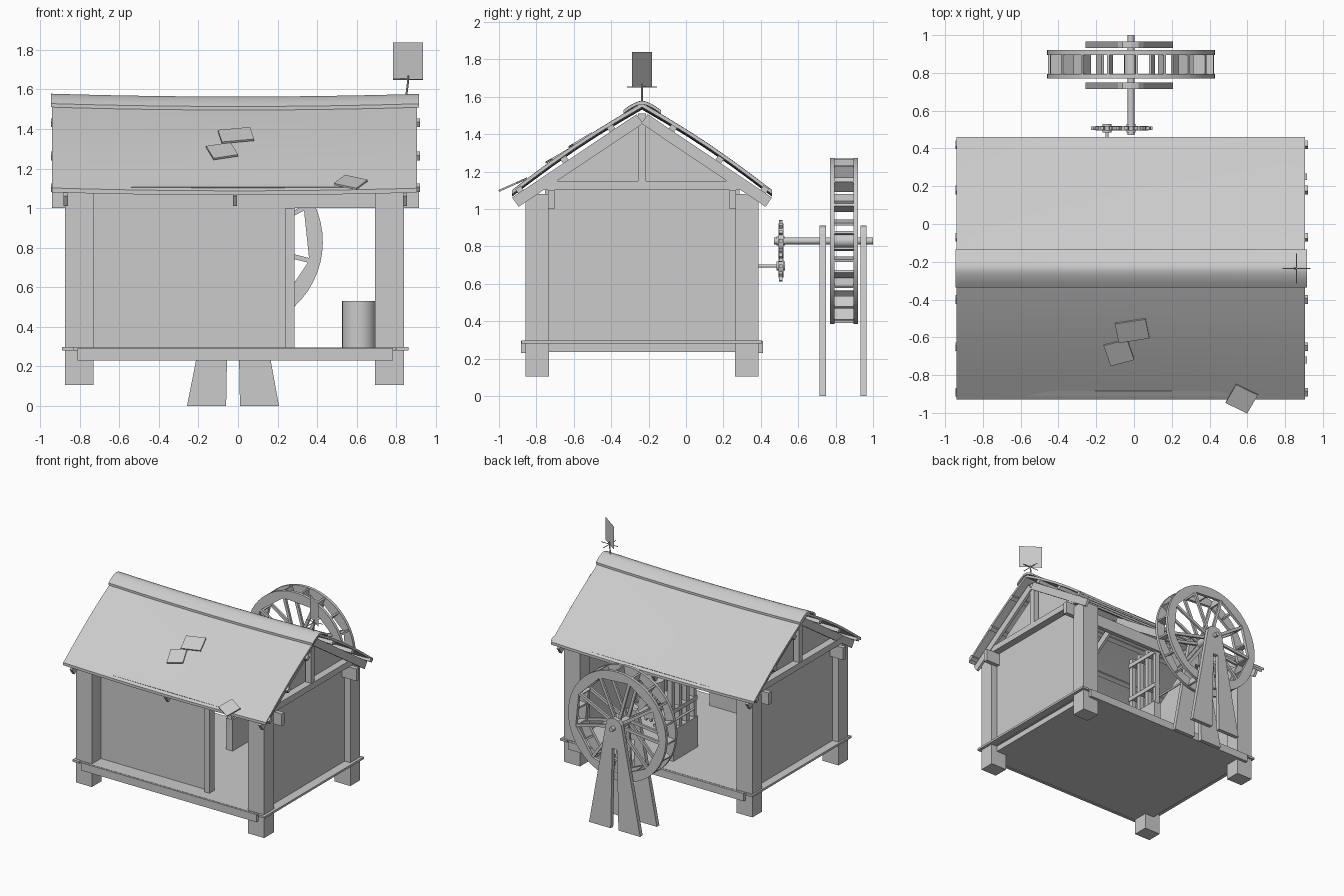
import bpy, bmesh
from math import sin, cos, pi, radians, atan
from mathutils import Matrix, Vector

if "Cube" in bpy.data.objects:
    bpy.data.objects.remove(bpy.data.objects["Cube"])

grey = bpy.data.materials.new("plain_grey")
grey.use_nodes = True
grey.diffuse_color = (0.6, 0.6, 0.6, 1)
grey.node_tree.nodes["Principled BSDF"].inputs["Base Color"].default_value = (0.6, 0.6, 0.6, 1)

MID = -0.235      # y of the ridge
PITCH = 0.67      # roof fall per unit
SLOPE = atan(PITCH)


def finish(bm, name, smooth=False):
    bmesh.ops.recalc_face_normals(bm, faces=bm.faces)
    mesh = bpy.data.meshes.new(name)
    bm.to_mesh(mesh)
    bm.free()
    mesh.materials.append(grey)
    ob = bpy.data.objects.new(name, mesh)
    bpy.context.collection.objects.link(ob)
    if smooth:
        bpy.ops.object.select_all(action='DESELECT')
        bpy.context.view_layer.objects.active = ob
        ob.select_set(True)
        bpy.ops.object.shade_smooth_by_angle(angle=radians(35))
    return ob


def add_box(bm, centre, size, turn=Matrix()):
    m = Matrix.Translation(centre) @ turn @ Matrix.Diagonal((*size, 1))
    bmesh.ops.create_cube(bm, size=1, matrix=m)


def box(name, x0, x1, y0, y1, z0, z1):
    bm = bmesh.new()
    add_box(bm, ((x0 + x1) / 2, (y0 + y1) / 2, (z0 + z1) / 2), (x1 - x0, y1 - y0, z1 - z0))
    return finish(bm, name)


def add_rod(bm, a, b, radius, sides=12):
    a, b = Vector(a), Vector(b)
    m = Matrix.Translation((a + b) / 2) @ (b - a).to_track_quat('Z', 'Y').to_matrix().to_4x4()
    bmesh.ops.create_cone(bm, cap_ends=True, segments=sides, radius1=radius,
                          radius2=radius, depth=(b - a).length, matrix=m)


def rod(name, a, b, radius, sides=12):
    bm = bmesh.new()
    add_rod(bm, a, b, radius, sides)
    return finish(bm, name, True)


def plate(name, points, offset):
    """Flat polygon pushed along an offset."""
    bm = bmesh.new()
    face = bm.faces.new([bm.verts.new(p) for p in points])
    new = bmesh.ops.extrude_face_region(bm, geom=[face])["geom"]
    bmesh.ops.translate(bm, vec=offset, verts=[v for v in new if isinstance(v, bmesh.types.BMVert)])
    return finish(bm, name)


def sagged(name, profile, x0, x1, thick):
    """Profile of (y, z) swept along x as a slab with a gentle dip in the middle."""
    outline = [(y, z + thick / 2) for y, z in profile] + [(y, z - thick / 2) for y, z in reversed(profile)]
    bm = bmesh.new()
    rows = []
    for i in range(13):
        x = x0 + (x1 - x0) * i / 12
        dip = 0.014 * (1 - (x / 0.93) ** 2)
        rows.append([bm.verts.new((x, y, z - dip)) for y, z in outline])
    for r, q in zip(rows, rows[1:]):
        for j in range(len(outline)):
            bm.faces.new((r[j - 1], q[j - 1], q[j], r[j]))
    bm.faces.new(rows[0])
    bm.faces.new(rows[-1])
    return finish(bm, name, True)


# Floor, sill boards and corner posts
box("floor", -0.815, 0.785, -0.86, 0.39, 0.235, 0.28)
box("floor_boards", -0.84, 0.80, -0.87, 0.395, 0.28, 0.295)
for s, side in ((-1, "front"), (1, "back")):
    y = MID + s * 0.56
    for x, end in ((-0.803, "right"), (0.766, "left")):
        box(f"{side}_{end}_post", x - 0.073, x + 0.073, y - 0.0625, y + 0.0625, 0.105, 1.08)
    edge = MID + s * 0.635
    box(f"{side}_sill", -0.813, 0.785, edge - 0.012, edge + 0.012, 0.23, 0.293)
    beam = MID + s * 0.485
    box(f"{side}_top_plate", -0.94, 0.915, beam - 0.018, beam + 0.018, 1.0, 1.1)
for x, end in ((-0.86, "right"), (0.832, "left")):
    box(f"{end}_sill", x - 0.03, x + 0.03, -0.88, 0.405, 0.28, 0.297)

# Walls, the back and one front bay stay open
box("front_wall", -0.74, 0.245, -0.74, -0.715, 0.29, 1.0)
box("door_jamb", 0.24, 0.285, -0.78, -0.715, 0.29, 1.0)
for x, end in ((-0.82, "right"), (0.765, "left")):
    gable = [(x, MID - 0.52, 0.29), (x, MID + 0.52, 0.29), (x, MID + 0.52, 1.13),
             (x, MID, 1.48), (x, MID - 0.52, 1.13)]
    plate(f"{end}_gable_wall", gable, (0.02, 0, 0))
    xb = x + 0.01 + (0.045 if x > 0 else -0.045)
    box(f"{end}_tie_beam", xb - 0.03, xb + 0.03, MID - 0.56, MID + 0.56, 1.1, 1.15)
    box(f"{end}_king_post", xb - 0.025, xb + 0.025, MID - 0.022, MID + 0.022, 1.15, 1.51)

# Roof frame
for s, side in ((-1, "front"), (1, "back")):
    tilt = Matrix.Rotation(-s * SLOPE, 4, 'X')
    bm = bmesh.new()
    for x in (-0.872, -0.015, 0.845):
        d = 0.345
        add_box(bm, (x, MID + s * d, 1.49 - PITCH * d), (0.022, 0.8, 0.06), tilt)
    finish(bm, f"{side}_rafters")
    bm = bmesh.new()
    for d in (0.165, 0.415, 0.655):
        add_box(bm, (-0.0125, MID + s * d, 1.542 - PITCH * d), (1.865, 0.035, 0.03), tilt)
    finish(bm, f"{side}_purlins")
    # Roof slopes bow outward a little
    line = [(MID + s * d, 1.556 - PITCH * d + 0.02 * sin(pi * d / 0.695))
            for d in (0, 0.12, 0.24, 0.36, 0.48, 0.59, 0.695)]
    sagged(f"{side}_roof", line, -0.94, 0.905, 0.022)
cap = [(MID + 0.1 * t, 1.569 - 0.05 * abs(t) ** 1.6) for t in [i / 6 for i in range(-6, 7)]]
sagged("ridge_cap", cap, -0.945, 0.915, 0.018)

# Loose shingles
for name, x, y, z, w, l, turn, pitch in (
        ("upper_shingle", -0.01, -0.565, 1.368, 0.165, 0.12, 10, 0.54),
        ("lower_shingle", -0.08, -0.68, 1.288, 0.13, 0.13, 17, 0.52),
        ("eave_shingle", 0.57, -0.925, 1.13, 0.13, 0.12, -28, 0.42)):
    bm = bmesh.new()
    m = Matrix.Rotation(pitch, 4, 'X') @ Matrix.Rotation(radians(turn), 4, 'Z')
    add_box(bm, (x, y, z), (w, l, 0.01), m)
    finish(bm, name)

# Water wheel
HX, HZ, SPOKES = -0.016, 0.829, 9


def ring(name, y0, y1, outer, inner, start):
    """Annulus with a round outside and a straight-sided inside."""
    bm = bmesh.new()
    step = 2 * pi / SPOKES
    n = SPOKES * 6
    loops = []
    for y in (y0, y1):
        for is_inner in (0, 1):
            row = []
            for i in range(n):
                a = start + i * 2 * pi / n
                part = (i % 6) / 6 * step - step / 2
                r = inner * cos(step / 2) / cos(part) if is_inner else outer
                row.append(bm.verts.new((HX + r * cos(a), y, HZ + r * sin(a))))
            loops.append(row)
    o0, i0, o1, i1 = loops
    for p, q in ((o0, i0), (i0, i1), (i1, o1), (o1, o0)):
        for k in range(n):
            j = (k + 1) % n
            bm.faces.new((p[k], p[j], q[j], q[k]))
    return finish(bm, name, True)


START = radians(-14)
spokes, floats = bmesh.new(), bmesh.new()
for y, side in ((0.782, "inner"), (0.908, "outer")):
    ring(f"{side}_wheel_rim", y - 0.012, y + 0.012, 0.445, 0.388, START)
    for i in range(SPOKES):
        a = START + i * 2 * pi / SPOKES
        add_box(spokes, (HX + 0.2 * cos(a), y, HZ + 0.2 * sin(a)), (0.4, 0.018, 0.024),
                Matrix.Rotation(-a, 4, 'Y'))
for i in range(SPOKES * 2):
    a = START + i * pi / SPOKES
    add_box(floats, (HX + 0.405 * cos(a), 0.845, HZ + 0.405 * sin(a)), (0.07, 0.12, 0.014),
            Matrix.Rotation(-a, 4, 'Y'))
finish(spokes, "wheel_spokes")
finish(floats, "wheel_floats")
rod("wheel_hub", (HX, 0.77, HZ), (HX, 0.92, HZ), 0.035, 16)
rod("wheel_shaft", (HX, 0.47, HZ), (HX, 1.0, HZ), 0.018)

# Wheel stands
stand = [(-0.258, 0), (-0.06, 0), (-0.048, 0.66), (-0.003, 0.66), (0.01, 0), (0.207, 0), (0.05, 0.87),
         (0.025, 0.9), (-0.016, 0.912), (-0.06, 0.9), (-0.085, 0.87)]
for y, side in ((0.715, "inner"), (0.932, "outer")):
    plate(f"{side}_wheel_stand", [(x, y, z) for x, z in stand], (0, 0.033, 0))

# Gears with peg teeth
for name, x, z, r, n in (("large_gear", HX, HZ, 0.092, 14), ("small_gear", -0.143, 0.695, 0.062, 10)):
    bm = bmesh.new()
    add_rod(bm, (x, 0.495, z), (x, 0.52, z), r, 24)
    for i in range(n):
        a = i * 2 * pi / n
        add_box(bm, (x + r * cos(a), 0.507, z + r * sin(a)), (0.044, 0.018, 0.018),
                Matrix.Rotation(-a, 4, 'Y'))
    add_rod(bm, (x, 0.485, z), (x, 0.53, z), 0.025)
    finish(bm, name, True)
rod("mill_shaft", (-0.143, 0.1, 0.695), (-0.143, 0.5, 0.695), 0.009)

# Narrow mill stand with upright bars
box("mill_base", -0.06, 0.0, -0.07, 0.25, 0.295, 0.55)
bm = bmesh.new()
for i in range(4):
    add_box(bm, (-0.03, -0.05 + i * 0.095, 0.8), (0.04, 0.035, 0.52))
for z in (0.7, 1.0):
    add_box(bm, (-0.03, 0.09, z), (0.055, 0.32, 0.035))
finish(bm, "mill_frame")

# Barrel
rod("barrel", (0.612, -0.45, 0.295), (0.612, -0.45, 0.53), 0.086, 24)

# Wind vane
VX = 0.86
rod("vane_pole", (VX - 0.01, MID, 1.56), (VX, MID, 1.64), 0.005, 8)
rod("vane_pole_top", (VX, MID, 1.63), (VX, MID, 1.67), 0.005, 8)
rod("vane_arm_x", (VX - 0.075, MID, 1.652), (VX + 0.075, MID, 1.652), 0.003, 6)
rod("vane_arm_y", (VX, MID - 0.08, 1.652), (VX, MID + 0.08, 1.652), 0.003, 6)
bm = bmesh.new()
bm.faces.new([bm.verts.new((VX + t * 0.075, MID - t * 0.053, z))
              for t, z in ((-1, 1.65), (1, 1.65), (1, 1.838), (-1, 1.838))])
finish(bm, "vane_flag")
